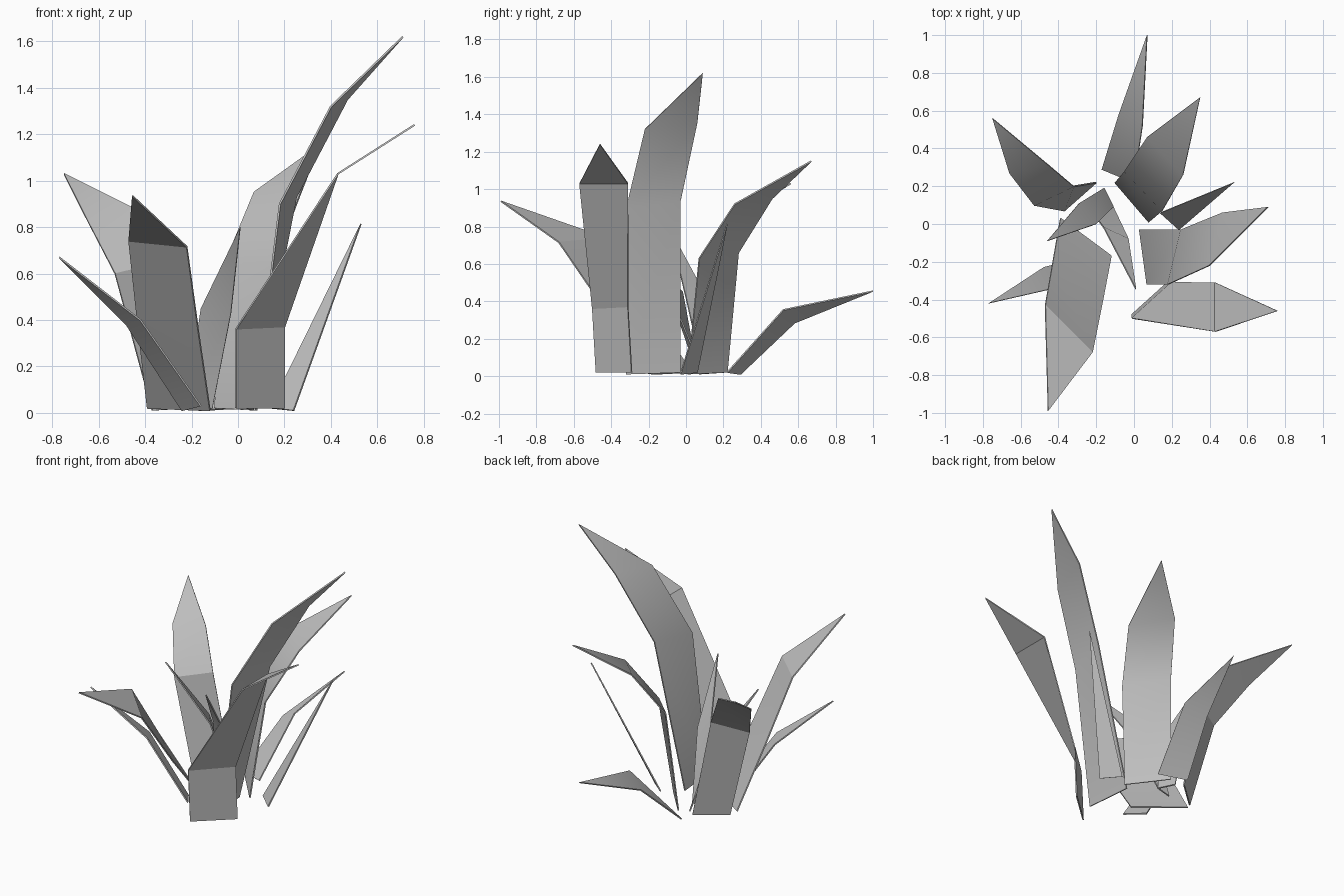
import bpy
import bmesh
from mathutils import Vector

default_cube = bpy.data.objects.get("Cube")
if default_cube:
    bpy.data.objects.remove(default_cube, do_unlink=True)

# One plain grey for the whole plant
leaf_grey = bpy.data.materials.new("leaf_grey")
leaf_grey.use_nodes = True
grey = (.52, .52, .52, 1)
leaf_grey.diffuse_color = grey
leaf_grey.node_tree.nodes["Principled BSDF"].inputs["Base Color"].default_value = grey


def make_blade(name, tip, left_edge, right_edge):
    """Thin pointed leaf: two edges rising from the base and meeting at the tip."""
    mesh = bpy.data.meshes.new(name)
    bm = bmesh.new()
    left = [bm.verts.new(Vector(point)) for point in left_edge]
    right = [bm.verts.new(Vector(point)) for point in right_edge]
    point_vert = bm.verts.new(Vector(tip))
    for low in range(len(left) - 1):
        high = low + 1
        bm.faces.new((left[low], right[low], right[high], left[high]))
    bm.faces.new((left[-1], right[-1], point_vert))
    bmesh.ops.recalc_face_normals(bm, faces=bm.faces[:])
    bm.to_mesh(mesh)
    bm.free()
    mesh.materials.append(leaf_grey)
    blade = bpy.data.objects.new(name, mesh)
    bpy.context.collection.objects.link(blade)

    # Give the leaf a slight thickness, bends soft and rims crisp
    thickness = blade.modifiers.new("leaf_thickness", "SOLIDIFY")
    thickness.thickness = .008
    thickness.offset = 0
    bpy.ops.object.select_all(action="DESELECT")
    blade.select_set(True)
    bpy.context.view_layer.objects.active = blade
    bpy.ops.object.modifier_apply(modifier=thickness.name)
    bpy.ops.object.shade_smooth_by_angle()
    return blade


# Tall blades with two bends
make_blade("tall_left_blade", tip=(.71, .09, 1.62),
           left_edge=[(.07, -.32, .01), (.18, -.32, .9), (.4, -.22, 1.32)],
           right_edge=[(.03, -.03, .02), (.25, -.03, .93), (.47, .06, 1.35)])
make_blade("front_left_blade", tip=(.76, -.46, 1.24),
           left_edge=[(-.01, -.48, .02), (-.01, -.5, .36), (.43, -.57, 1.03)],
           right_edge=[(.2, -.29, .02), (.2, -.31, .37), (.43, -.31, 1.03)])
make_blade("back_left_blade", tip=(.35, .67, 1.15),
           left_edge=[(.08, .01, .01), (.15, .07, .63), (.26, .26, .92)],
           right_edge=[(-.1, .22, .02), (-.05, .28, .66), (.07, .46, .95)])
make_blade("back_right_blade", tip=(-.75, .56, 1.03),
           left_edge=[(-.37, .07, .01), (-.53, .1, .6), (-.66, .27, .85)],
           right_edge=[(-.2, .22, .02), (-.32, .2, .65), (-.45, .31, .88)])
make_blade("front_right_blade", tip=(-.455, -.99, .935),
           left_edge=[(-.39, .03, .02), (-.43, -.2, .37), (-.47, -.43, .74)],
           right_edge=[(-.12, -.17, .01), (-.17, -.43, .35), (-.22, -.68, .715)])

# Shorter blades with one bend
make_blade("low_back_blade", tip=(.07, 1, .455),
           left_edge=[(-.17, .29, .01), (-.08, .58, .285)],
           right_edge=[(0, .22, .02), (.045, .52, .355)])
make_blade("low_right_blade", tip=(-.77, -.42, .67),
           left_edge=[(-.24, -.17, .01), (-.48, -.23, .38)],
           right_edge=[(-.16, -.29, .03), (-.42, -.34, .4)])
make_blade("inner_right_blade", tip=(-.46, -.09, .79),
           left_edge=[(-.16, .19, .02), (-.29, .11, .42)],
           right_edge=[(-.11, .09, .02), (-.2, 0, .42)])
make_blade("inner_front_blade", tip=(.01, -.345, .8),
           left_edge=[(-.22, .06, .02), (-.16, -.02, .45)],
           right_edge=[(-.11, .09, .02), (-.03, -.08, .43)])

# Narrow straight spike
make_blade("left_spike", tip=(.53, .22, .815),
           left_edge=[(.14, .06, .02)],
           right_edge=[(.24, -.03, .01)])
